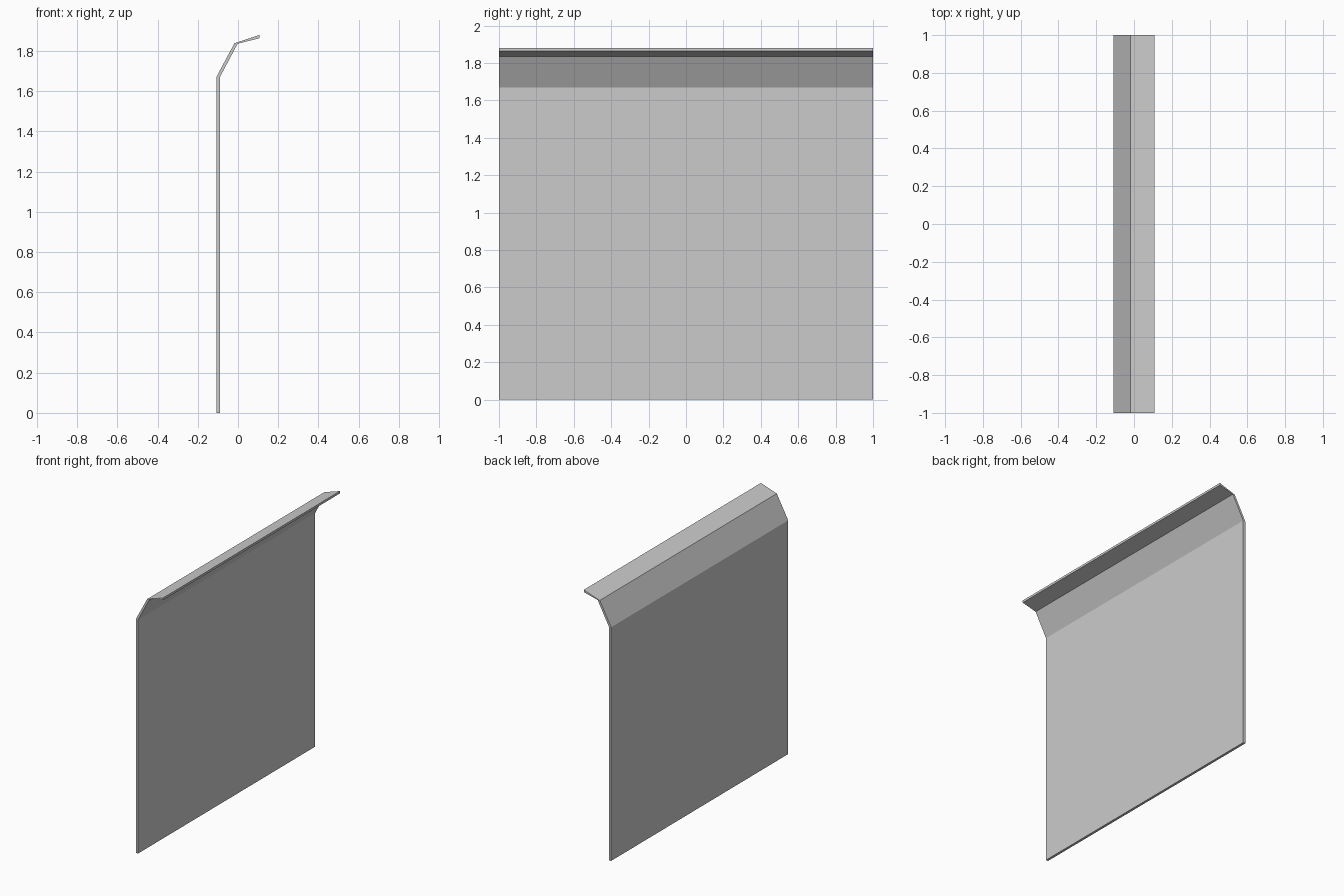
import bpy, bmesh

if "Cube" in bpy.data.objects:
    bpy.data.objects.remove(bpy.data.objects["Cube"])

# Cross-section of the bent sheet (x, z): outer side up, inner side back down
profile = [(-0.108, 0), (-0.108, 1.67), (-0.018, 1.838), (0.108, 1.88),
           (0.108, 1.864), (-0.002, 1.836), (-0.09, 1.67), (-0.09, 0)]

# Extrude the cross-section along y
bm = bmesh.new()
face = bm.faces.new([bm.verts.new((x, -1, z)) for x, z in profile])
ext = bmesh.ops.extrude_face_region(bm, geom=[face], use_keep_orig=True)
verts = [g for g in ext["geom"] if isinstance(g, bmesh.types.BMVert)]
bmesh.ops.translate(bm, verts=verts, vec=(0, 2, 0))
bmesh.ops.recalc_face_normals(bm, faces=bm.faces)

mesh = bpy.data.meshes.new("bent_panel")
bm.to_mesh(mesh)
bm.free()
panel = bpy.data.objects.new("bent_panel", mesh)
bpy.context.collection.objects.link(panel)
